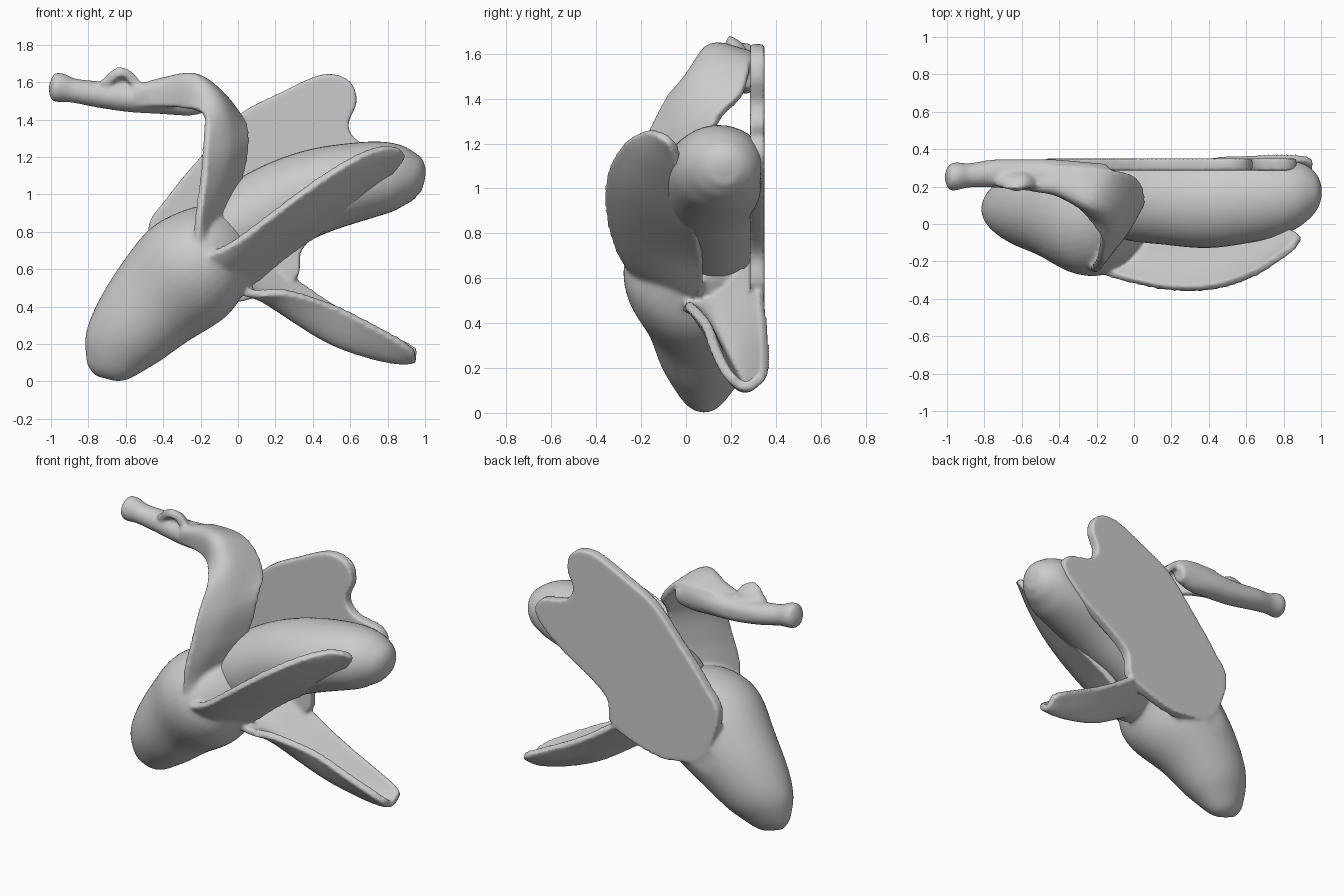
import bpy, bmesh, math
from mathutils import Vector

if "Cube" in bpy.data.objects:
    bpy.data.objects.remove(bpy.data.objects["Cube"])


def cat(pts, n, closed=False):
    """Smooth interpolation through control points of any dimension."""
    m, out = len(pts), []
    get = (lambda i: pts[i % m]) if closed else (lambda i: pts[max(0, min(m - 1, i))])
    for i in range(m if closed else m - 1):
        for k in range(n):
            t = k / n
            out.append(tuple(0.5 * (2 * b + (c - a) * t + (2 * a - 5 * b + 4 * c - d) * t * t
                                    + (3 * b - a - 3 * c + d) * t ** 3)
                             for a, b, c, d in zip(get(i - 1), get(i), get(i + 1), get(i + 2))))
    if not closed:
        out.append(tuple(pts[-1]))
    return out


def make(name, bm):
    bmesh.ops.recalc_face_normals(bm, faces=bm.faces)
    for f in bm.faces:
        f.smooth = True
    me = bpy.data.meshes.new(name)
    bm.to_mesh(me)
    bm.free()
    ob = bpy.data.objects.new(name, me)
    bpy.context.collection.objects.link(ob)
    return ob


def skin(bm, rows, loop):
    vs = [[bm.verts.new(p) for p in r] for r in rows]
    n = len(vs[0])
    for a, b in zip(vs, vs[1:]):
        for j in range(n if loop else n - 1):
            k = (j + 1) % n
            bm.faces.new((a[j], a[k], b[k], b[j]))
    return vs


def tube(name, rings, n=6, sides=40, back=0.345):
    """Rounded body from (x, y, z, half width, half depth) rings, flat at the back."""
    path = cat(rings, n)
    rows = []
    for i, (x, y, z, w, h) in enumerate(path):
        a, b = path[max(i - 1, 0)], path[min(i + 1, len(path) - 1)]
        t = Vector((b[0] - a[0], 0, b[2] - a[2])).normalized()
        side = Vector((-t.z, 0, t.x)) * max(w, 0.004)
        row = []
        for s in range(sides):
            g = 2 * math.pi * s / sides
            p = Vector((x, y, z)) + side * math.cos(g) + Vector((0, max(h, 0.004) * math.sin(g), 0))
            p.y = min(p.y, back)
            row.append(p)
        rows.append(row)
    bm = bmesh.new()
    vs = skin(bm, rows, True)
    bm.faces.new(vs[0])
    bm.faces.new(vs[-1])
    return make(name, bm)


def sheet(name, rows, thick=0.045):
    """Curved strip of peel through rows of points, thickened."""
    cross = [cat(r, 6) for r in rows]
    cols = [cat(c, 6) for c in zip(*cross)]
    bm = bmesh.new()
    skin(bm, cols, False)
    ob = make(name, bm)
    so = ob.modifiers.new("thickness", 'SOLIDIFY')
    so.thickness, so.offset = thick, 0
    return ob


def fuse(name, parts):
    """Join overlapping parts into one soft continuous skin."""
    bpy.ops.object.select_all(action='DESELECT')
    for p in parts:
        p.select_set(True)
    bpy.context.view_layer.objects.active = parts[0]
    bpy.ops.object.convert(target='MESH')
    bpy.ops.object.join()
    ob = bpy.context.view_layer.objects.active
    ob.name = name
    rm = ob.modifiers.new("fuse", 'REMESH')
    rm.mode, rm.voxel_size, rm.use_smooth_shade = 'VOXEL', 0.012, True
    sm = ob.modifiers.new("soften", 'SMOOTH')
    sm.factor, sm.iterations = 0.5, 6
    return ob


# unpeeled lower half
closed = tube("closed_peel", [
    (-.76, .08, .03, .01, .01), (-.74, .08, .06, .09, .065), (-.69, .08, .12, .16, .125),
    (-.6, .085, .24, .22, .2), (-.45, .08, .41, .27, .26), (-.28, .05, .57, .31, .32),
    (-.15, .05, .68, .28, .31), (-.02, .1, .77, .2, .23), (.08, .12, .84, .02, .02)])

# flat peel behind the fruit, with the upper lobe
outline = cat([(-.36, .5), (-.48, .8), (-.38, .98), (-.2, 1.2), (0, 1.42), (.22, 1.54), (.45, 1.64),
               (.59, 1.61), (.635, 1.5), (.59, 1.37), (.65, 1.28), (.83, 1.23), (.86, 1.12),
               (.7, .96), (.45, .8), (.34, .7), (.31, .55), (.1, .45), (-.12, .42)], 6, True)
bm = bmesh.new()
bm.faces.new([bm.verts.new((x, .35, z)) for x, z in outline])
ext = bmesh.ops.extrude_face_region(bm, geom=bm.faces[:])
bmesh.ops.translate(bm, vec=(0, -.065, 0), verts=[v for v in ext["geom"] if isinstance(v, bmesh.types.BMVert)])
plate = make("back_peel", bm)

# front peel, a leaf flaring forward from under the fruit
front = sheet("front_peel", [
    [(-.2, -.02, .42), (-.27, -.17, .54), (-.24, -.23, .65)],
    [(.03, .06, .5), (-.03, -.19, .62), (-.03, -.3, .74)],
    [(.27, .07, .69), (.22, -.2, .78), (.19, -.345, .9)],
    [(.52, .04, .86), (.48, -.2, .96), (.42, -.34, 1.07)],
    [(.75, .0, 1.05), (.71, -.15, 1.12), (.63, -.27, 1.2)],
    [(.87, -.05, 1.18), (.83, -.12, 1.22), (.77, -.18, 1.255)],
    [(.88, -.07, 1.22), (.87, -.1, 1.235), (.85, -.12, 1.25)]])

# lower peel, a trough pointing down to the right
lower = sheet("lower_peel", [
    [(-.06, .0, .5), (.0, .15, .55), (.1, .3, .66)],
    [(.08, -.01, .47), (.12, .15, .47), (.22, .33, .6)],
    [(.26, .01, .48), (.25, .15, .37), (.36, .34, .5)],
    [(.5, .08, .41), (.49, .2, .22), (.55, .35, .38)],
    [(.72, .12, .3), (.71, .24, .14), (.74, .355, .28)],
    [(.88, .16, .21), (.87, .26, .11), (.9, .355, .2)],
    [(.945, .2, .15), (.95, .27, .12), (.955, .34, .16)]])

# folded peel rising on the left
folded = sheet("folded_peel", [
    [(-.24, -.2, .62), (-.2, -.25, .65), (-.17, -.18, .66)],
    [(-.22, -.25, .85), (-.18, -.19, .85), (-.12, -.04, .83)],
    [(-.19, -.21, 1.08), (-.1, -.1, 1.06), (.0, .08, 1.06)],
    [(-.18, -.15, 1.26), (-.06, -.04, 1.27), (.045, .14, 1.3)],
    [(-.18, -.05, 1.42), (-.09, .04, 1.48), (.0, .25, 1.42)],
    [(-.28, .1, 1.46), (-.23, .1, 1.62), (-.14, .29, 1.56)],
    [(-.42, .18, 1.47), (-.4, .18, 1.6), (-.36, .31, 1.58)],
    [(-.56, .21, 1.48), (-.54, .2, 1.56), (-.5, .3, 1.55)]])

# stalk end of the folded peel
stalk = tube("stalk", [
    (-.14, .27, 1.5, .06, .05), (-.25, .26, 1.52, .1, .07), (-.42, .26, 1.515, .085, .085),
    (-.58, .265, 1.515, .075, .085), (-.75, .27, 1.535, .07, .075), (-.88, .26, 1.555, .065, .065),
    (-.95, .255, 1.57, .078, .075), (-.99, .25, 1.573, .07, .065), (-1.01, .25, 1.575, .02, .02)])

# small curled edge on the stalk
curl = sheet("stalk_curl", [
    [(-.76, .27, 1.54), (-.74, .24, 1.57), (-.72, .2, 1.58)],
    [(-.68, .27, 1.55), (-.66, .23, 1.62), (-.64, .18, 1.66)],
    [(-.6, .27, 1.55), (-.59, .24, 1.62), (-.58, .19, 1.64)],
    [(-.55, .27, 1.53), (-.54, .24, 1.56), (-.53, .2, 1.57)]], .05)

fuse("banana_peel", [closed, plate, front, lower, folded, stalk, curl])

# fruit
fruit = tube("fruit", [
    (-.2, .13, .65, .1, .1), (-.05, .13, .77, .21, .21), (.15, .13, .9, .235, .24),
    (.4, .12, 1.01, .23, .25), (.65, .14, 1.07, .21, .235), (.82, .15, 1.095, .185, .2),
    (.93, .165, 1.095, .135, .145), (.985, .17, 1.09, .08, .08), (1.0, .17, 1.088, .02, .02)], back=.335)
fs = fruit.modifiers.new("soften", 'SMOOTH')
fs.factor, fs.iterations = 0.5, 4
